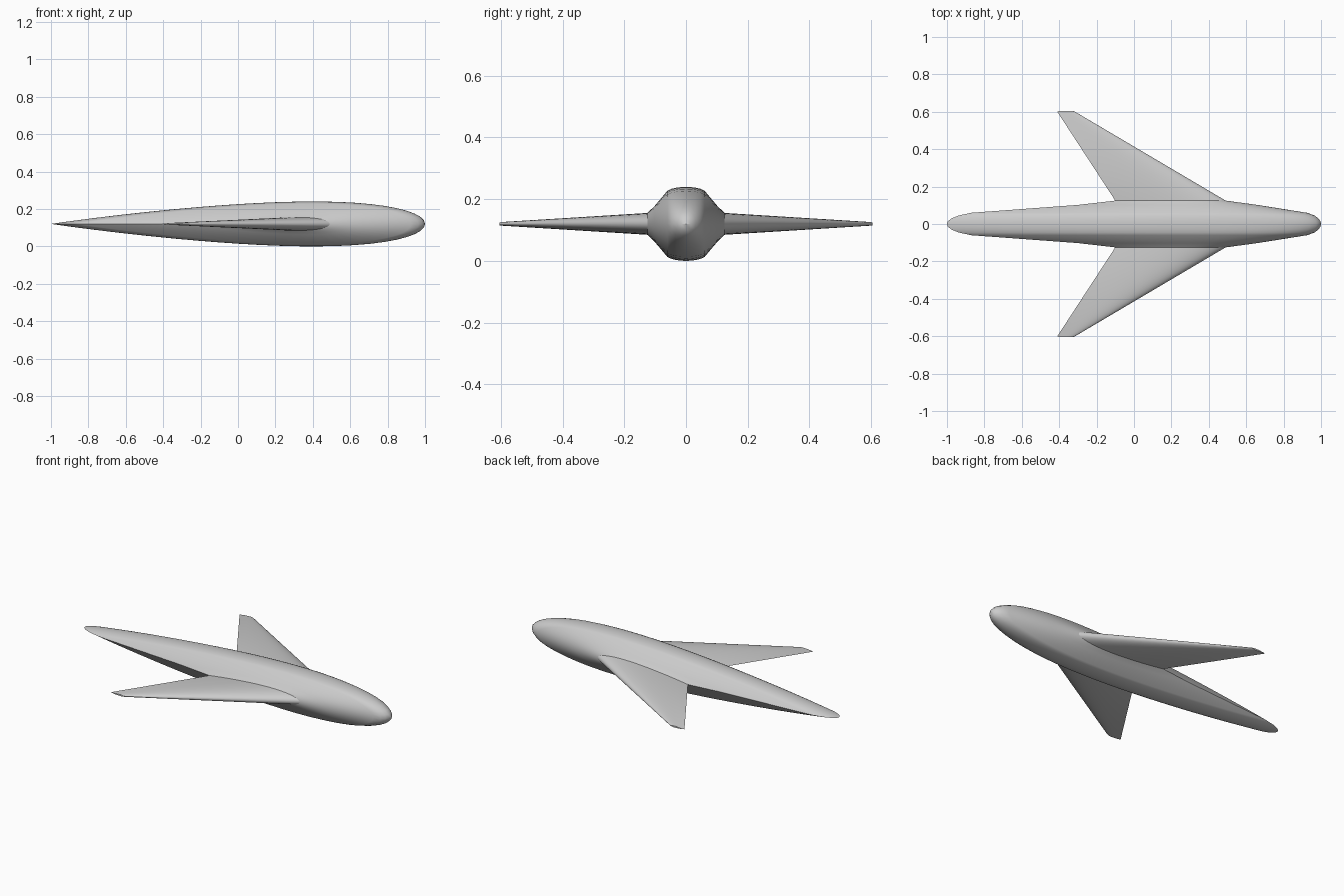
import bpy, bmesh, math

cube = bpy.data.objects.get("Cube")
if cube:
    bpy.data.objects.remove(cube, do_unlink=True)

grey = bpy.data.materials.new("light_grey")
grey.use_nodes = True
colour = (0.6, 0.6, 0.6, 1)
grey.diffuse_color = colour
grey.node_tree.nodes["Principled BSDF"].inputs["Base Color"].default_value = colour

MID_Z = 0.12
STEPS = 28


def half_thickness(t):
    """Symmetric twelve percent airfoil with a closed trailing edge."""
    return 0.6 * (0.2969 * math.sqrt(t) - 0.126 * t - 0.3516 * t**2
                  + 0.2843 * t**3 - 0.1036 * t**4)


def airfoil(y, tail, nose):
    """Closed section: upper side from tail to nose, lower side back again."""
    chord = nose - tail
    points = []
    for i in range(2 * STEPS):
        a = math.pi * i / STEPS
        t = (1 + math.cos(a)) / 2
        side = 1 if i <= STEPS else -1
        points.append((nose - chord * t, y, MID_Z + side * chord * half_thickness(t)))
    return points


def loft(name, stations, cap=False):
    bm = bmesh.new()
    rings = [[bm.verts.new(p) for p in airfoil(*s)] for s in stations]
    for a, b in zip(rings, rings[1:]):
        for i in range(len(a)):
            j = (i + 1) % len(a)
            bm.faces.new((a[i], a[j], b[j], b[i]))
    if cap:
        bm.faces.new(rings[-1])
    bmesh.ops.remove_doubles(bm, verts=bm.verts, dist=0.00001)
    bmesh.ops.recalc_face_normals(bm, faces=bm.faces)
    mesh = bpy.data.meshes.new(name)
    bm.to_mesh(mesh)
    bm.free()
    mesh.materials.append(grey)
    obj = bpy.data.objects.new(name, mesh)
    bpy.context.collection.objects.link(obj)
    bpy.ops.object.select_all(action="DESELECT")
    obj.select_set(True)
    bpy.context.view_layer.objects.active = obj
    bpy.ops.object.shade_smooth_by_angle(angle=math.radians(35))
    return obj


# Body: airfoil sections across half the width, mirrored
root = (0.125, -0.1, 0.49)
half = [(0, -1, 1), (0.015, -0.995, 0.997), (0.03, -0.975, 0.985), (0.046, -0.935, 0.965),
        (0.06, -0.87, 0.925), (0.102, -0.3, 0.66), root]
body = loft("body", [(-y, t, n) for y, t, n in reversed(half[1:])] + half)

# Swept wings: root to a thin, slightly rounded tip
tip = [(0.6, -0.41, -0.315), (0.604, -0.4, -0.325)]
for name, side in (("back_wing", 1), ("front_wing", -1)):
    loft(name, [(side * y, t, n) for y, t, n in [root] + tip], cap=True)
